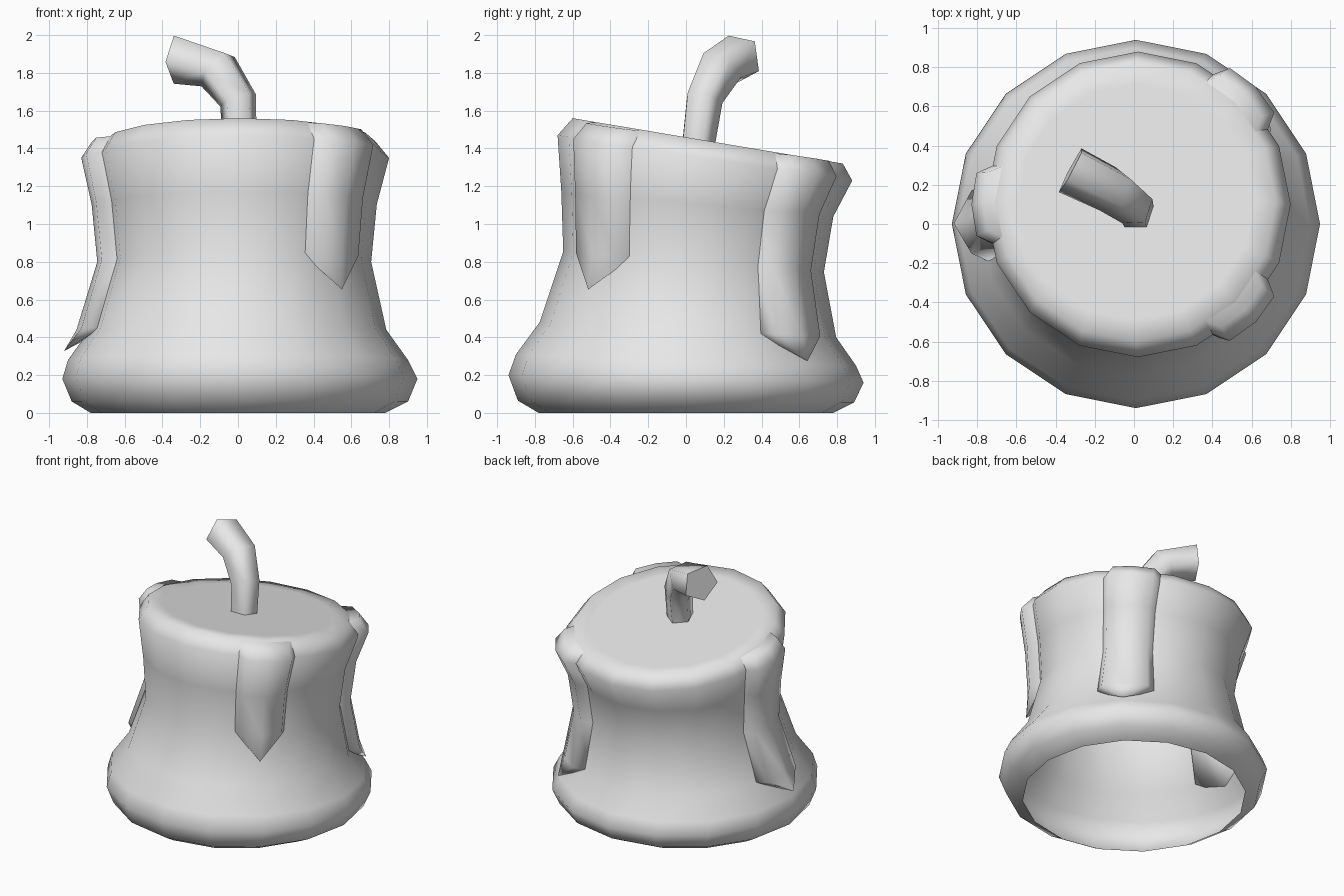
import bpy
import bmesh
from math import sin, cos, radians
from mathutils import Vector

cube = bpy.data.objects.get("Cube")
if cube:
    bpy.data.objects.remove(cube)

wax = bpy.data.materials.new("pale grey")
wax.use_nodes = True
grey = (0.8, 0.8, 0.8, 1)
wax.diffuse_color = grey
wax.node_tree.nodes["Principled BSDF"].inputs["Base Color"].default_value = grey


def loft(name, loops, cap_start=False, cap_end=False):
    """Skin closed loops of equal length, then shade smooth."""
    bm = bmesh.new()
    rows = [[bm.verts.new(p) for p in loop] for loop in loops]
    n = len(rows[0])
    for a, b in zip(rows, rows[1:]):
        for i in range(n):
            j = (i + 1) % n
            bm.faces.new((a[i], a[j], b[j], b[i]))
    if cap_start:
        bm.faces.new(rows[0][::-1])
    if cap_end:
        bm.faces.new(rows[-1])
    bmesh.ops.remove_doubles(bm, verts=bm.verts, dist=0.0005)
    bmesh.ops.recalc_face_normals(bm, faces=bm.faces)
    mesh = bpy.data.meshes.new(name)
    bm.to_mesh(mesh)
    bm.free()
    mesh.materials.append(wax)
    obj = bpy.data.objects.new(name, mesh)
    bpy.context.collection.objects.link(obj)
    bpy.ops.object.select_all(action='DESELECT')
    obj.select_set(True)
    bpy.context.view_layer.objects.active = obj
    bpy.ops.object.shade_smooth_by_angle(angle=radians(80))
    return obj


# Body rings: centre x, centre y, radius, height, tilt (rise at the front)
RINGS = [
    (0, 0, .78, 0, 0),
    (.01, 0, .89, .06, .005),
    (.01, 0, .94, .18, .02),
    (0, 0, .90, .28, .03),
    (0, .01, .785, .44, .04),
    (.015, .04, .69, .80, .055),
    (.015, .06, .72, 1.105, .065),
    (.02, .10, .78, 1.35, .12),
    (.01, .115, .715, 1.44, .12),
    (.01, .115, .60, 1.44, .10),
]


def surface(level, degrees, out=0):
    """Point on the body at a (fractional) ring level, pushed outward."""
    k = int(level)
    f = level - k
    cx, cy, r, z, tilt = (a + (b - a) * f for a, b in zip(RINGS[k], RINGS[k + 1]))
    a = radians(degrees)
    return Vector((cx + (r + out) * cos(a), cy + (r + out) * sin(a), z - tilt * sin(a)))


# Candle body, open underneath
SIDES = 16
body = [[surface(k, 360 * i / SIDES) for i in range(SIDES)] for k in range(len(RINGS) - 1)]
body.append([Vector((p.x * .84, .115 + (p.y - .115) * .84, 1.44 + (p.z - 1.44) * .84))
             for p in body[-1]])
loft("candle_body", body, cap_end=True)

# Wax drips: same cross-section, different length
SECTION = [(-16, -.03), (-11, .06), (0, .07), (11, .06), (16, -.03)]


def drip(name, angle, last_ring, tip_level, tip_out):
    loops = []
    for k in range(8, last_ring - 1, -1):
        drop = Vector((0, 0, -.006 if k == 8 else 0))
        loops.append([surface(k, angle + d, out) + drop for d, out in SECTION])
    loops.append([surface(tip_level, angle, tip_out)] * len(SECTION))
    loft(name, loops, cap_start=True)


drip("front_left_drip", -45, 5, 4.5, .03)
drip("back_left_drip", 45, 4, 3.1, .02)
drip("right_drip", 180, 4, 3.3, .055)

# Bent five-sided wick: centre, radius, lean of the ring from upright
side = Vector((.47, .88, 0))
lean_dir = Vector((-.88, .47, 0))
up = Vector((0, 0, 1))
path = [((.01, .055, 1.40), .095, 0),
        ((0, .09, 1.66), .105, 22),
        ((-.11, .175, 1.82), .125, 48),
        ((-.32, .28, 1.875), .135, 86)]
wick = []
for centre, r, lean in path:
    lean = radians(lean)
    over = up * sin(lean) - lean_dir * cos(lean)
    wick.append([Vector(centre) + r * (side * cos(a) + over * sin(a))
                 for a in (radians(43 + 72 * i) for i in range(5))])
loft("wick", wick, cap_end=True)
